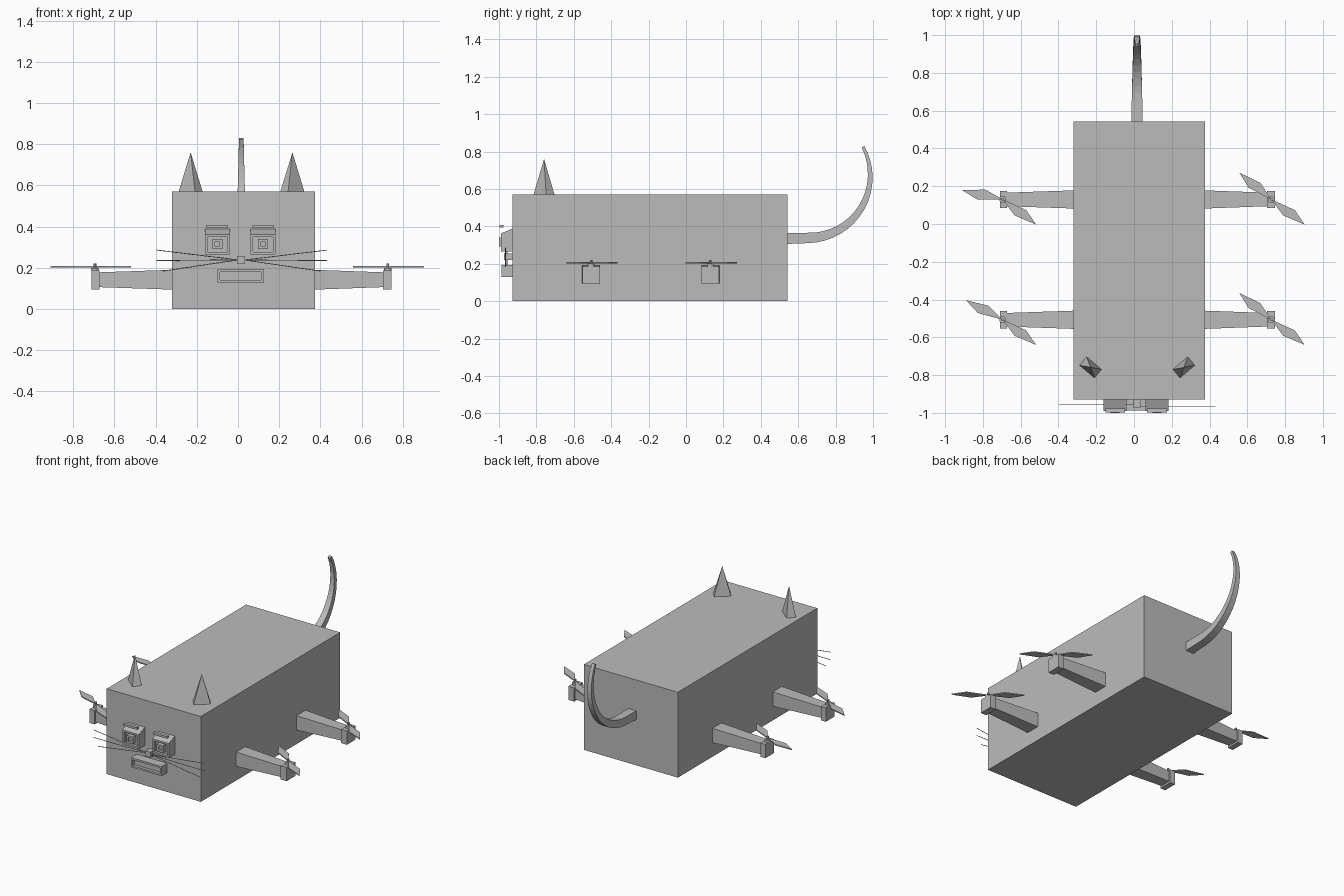
import bpy, bmesh, math
from mathutils import Vector

if "Cube" in bpy.data.objects:
    bpy.data.objects.remove(bpy.data.objects["Cube"])

grey = bpy.data.materials.new("plain grey")
grey.diffuse_color = (0.5, 0.5, 0.5, 1)
grey.use_nodes = True
grey.node_tree.nodes["Principled BSDF"].inputs["Base Color"].default_value = grey.diffuse_color


def make(name, verts, faces):
    me = bpy.data.meshes.new(name)
    me.from_pydata(verts, [], faces)
    bm = bmesh.new()
    bm.from_mesh(me)
    bmesh.ops.recalc_face_normals(bm, faces=bm.faces)
    bm.to_mesh(me)
    bm.free()
    me.materials.append(grey)
    ob = bpy.data.objects.new(name, me)
    bpy.context.collection.objects.link(ob)
    return ob


def loft(name, rings):
    """Skin a list of equal-length rings and cap both ends."""
    n = len(rings[0])
    faces = [[i * n + j, i * n + (j + 1) % n, (i + 1) * n + (j + 1) % n, (i + 1) * n + j]
             for i in range(len(rings) - 1) for j in range(n)]
    faces += [list(range(n)), [(len(rings) - 1) * n + j for j in range(n)]]
    return make(name, [v for r in rings for v in r], faces)


def rect_y(x0, x1, z0, z1, y):
    return [(x0, y, z0), (x1, y, z0), (x1, y, z1), (x0, y, z1)]


def box(name, x0, x1, y0, y1, z0, z1):
    return loft(name, [rect_y(x0, x1, z0, z1, y0), rect_y(x0, x1, z0, z1, y1)])


def framed(name, x0, x1, z0, z1, front, border, depth, back=-0.928, slope=0.0):
    """Block on the face with a recessed panel; the top can slope up to the back."""
    b = border
    return loft(name, [rect_y(x0, x1, z0, z1 + slope, back),
                       rect_y(x0, x1, z0, z1, front),
                       rect_y(x0 + b, x1 - b, z0 + b, z1 - b, front),
                       rect_y(x0 + b, x1 - b, z0 + b, z1 - b, front + depth)])


def rod(name, a, b, r, n):
    a, b = Vector(a), Vector(b)
    d = (b - a).normalized()
    u = d.orthogonal().normalized()
    w = d.cross(u)
    ang = [2 * math.pi * i / n for i in range(n)]
    return loft(name, [[p + r * (u * math.cos(t) + w * math.sin(t)) for t in ang] for p in (a, b)])


# Body
box("body", -0.32, 0.375, -0.928, 0.543, 0, 0.57)

# Ears: thin pyramids, turned outwards
for side in (-1, 1):
    cx = 0.017 + side * 0.247
    base = [(cx - side * dx, -0.759 + dy, 0.57)
            for dx, dy in ((-0.058, 0.011), (-0.021, 0.056), (0.058, -0.011), (0.021, -0.056))]
    make("ear", base + [(cx, -0.759, 0.76)],
         [(0, 1, 2, 3), (0, 1, 4), (1, 2, 4), (2, 3, 4), (3, 0, 4)])

# Eyes with pupils and brows
for cx in (-0.1, 0.122):
    framed("eye", cx - 0.061, cx + 0.061, 0.265, 0.362, -0.99, 0.012, 0.02, slope=0.026)
    framed("pupil", cx - 0.024, cx + 0.024, 0.292, 0.34, -1.0, 0.013, 0.01, back=-0.965)
    box("brow", cx - 0.052, cx + 0.052, -0.997, -0.976, 0.394, 0.408)

# Mouth and nose
framed("mouth", -0.1, 0.126, 0.128, 0.192, -0.987, 0.012, 0.02)
box("nose", -0.005, 0.034, -0.972, -0.928, 0.22, 0.256)

# Whiskers
for side in (-1, 1):
    y = -0.961 - side * 0.004
    for length, z in ((0.414, 0.286), (0.414, 0.235), (0.382, 0.184)):
        rod("whisker", (0.016 + side * 0.015, y, 0.238), (0.018 + side * length, y, z), 0.002, 5)


# Legs with motor blocks and two-bladed rotors
def rect_x(x, y, z, h):
    return [(x, y - h, z - h), (x, y + h, z - h), (x, y + h, z + h), (x, y - h, z + h)]


def blade(x, y, z, angle):
    c, s = math.cos(angle), math.sin(angle)
    shape = ((0, 0), (0.101, -0.03), (0.221, 0), (0.133, 0.03))
    loft("rotor_blade", [[(x + a * c - b * s, y + a * s + b * c, h) for a, b in shape]
                         for h in (z, z + 0.007)])


for side, root, x_in, x_out, hub in ((-1, -0.32, -0.673, -0.71, -0.695),
                                     (1, 0.375, 0.703, 0.746, 0.727)):
    for y, turn in ((0.13, 167), (-0.507, 152)):
        loft("leg", [rect_x(root, y, 0.142, 0.048), rect_x(x_in, y, 0.142, 0.036)])
        loft("motor_block", [rect_x(x_in, y, 0.14, 0.046), rect_x(x_out, y, 0.14, 0.046)])
        rod("motor_cap", (hub, y, 0.186), (hub, y, 0.2), 0.019, 12)
        rod("rotor_shaft", (hub, y, 0.2), (hub, y, 0.22), 0.007, 8)
        blade(hub, y, 0.202, math.radians(turn if side < 0 else 140))
        blade(hub, y, 0.202, math.radians(-37))

# Tail: square section swept along an arc and tapering to the tip
path = [(0.543, 0.335, -90)]
steps = 16
for i in range(steps + 1):
    t = -90 + 118 * i / steps
    path.append((0.653 + 0.332 * math.cos(math.radians(t)), 0.67 + 0.332 * math.sin(math.radians(t)), t))
rings = []
for i, (py, pz, t) in enumerate(path):
    f = i / (len(path) - 1)
    h, w = 0.029 - 0.021 * f, 0.029 - 0.018 * f
    ny, nz = math.cos(math.radians(t)), math.sin(math.radians(t))
    rings.append([(0.016 + sx * w, py + sn * h * ny, pz + sn * h * nz)
                  for sx, sn in ((-1, -1), (1, -1), (1, 1), (-1, 1))])
loft("tail", rings)
